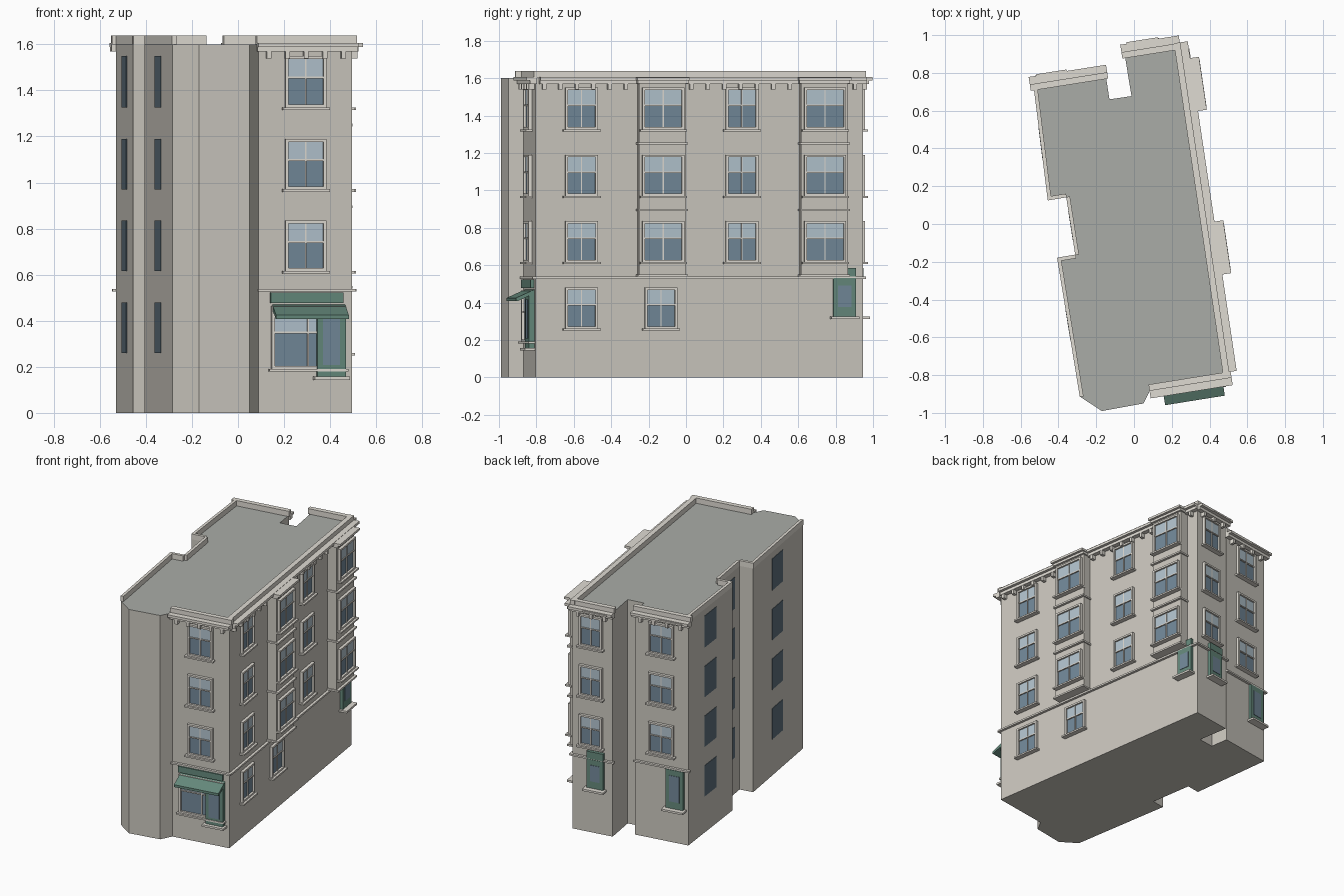
import bpy, bmesh
from mathutils import Vector

if "Cube" in bpy.data.objects:
    bpy.data.objects.remove(bpy.data.objects["Cube"])

COLORS = {
    "wall": (0.60, 0.575, 0.52), "trim": (0.74, 0.71, 0.65), "roof": (0.40, 0.415, 0.39),
    "glass_dark": (0.17, 0.25, 0.32), "glass_light": (0.45, 0.55, 0.62),
    "green": (0.13, 0.25, 0.20), "pane": (0.11, 0.16, 0.20),
}
MATS = {}
for key, c in COLORS.items():
    MATS[key] = bpy.data.materials.new(key)
    MATS[key].diffuse_color = (*c, 1)

# Footprint, counter-clockwise from the front left corner
P = [Vector(p) for p in [
    (-0.285, -0.915), (-0.17, -0.99), (0.05, -0.95), (0.09, -0.87), (0.495, -0.805),
    (0.235, 0.945), (-0.05, 0.90), (-0.013, 0.677), (-0.13, 0.66), (-0.15, 0.79),
    (-0.53, 0.73), (-0.455, 0.127), (-0.357, 0.143), (-0.309, -0.164), (-0.405, -0.18)]]
ROOF, TOP = 1.60, 1.638
parts = {}


def part(name, mat):
    if name not in parts:
        parts[name] = (bmesh.new(), mat)
    return parts[name][0]


class Wall:
    """Local frame on a wall: s along it, d outward, z up."""

    def __init__(self, i):
        a, b = P[i], P[(i + 1) % len(P)]
        self.o, self.len = a, (b - a).length
        self.t = (b - a).normalized()
        self.n = Vector((self.t.y, -self.t.x))

    def at(self, s, d, z):
        p = self.o + self.t * s + self.n * d
        return (p.x, p.y, z)

    def prism(self, name, mat, s0, s1, profile):
        bm = part(name, mat)
        r = [[bm.verts.new(self.at(s, d, z)) for d, z in profile] for s in (s0, s1)]
        n = len(profile)
        bm.faces.new(r[0])
        bm.faces.new(r[1][::-1])
        for i in range(n):
            j = (i + 1) % n
            bm.faces.new((r[0][i], r[1][i], r[1][j], r[0][j]))

    def box(self, name, mat, s0, s1, z0, z1, d0, d1):
        self.prism(name, mat, s0, s1, [(d0, z0), (d1, z0), (d1, z1), (d0, z1)])


def window(w, c, width, z0, z1, d=0.0):
    """Sash window: frame, two panes, bars and sill."""
    a, b, f = c - width / 2, c + width / 2, 0.013
    mid = z0 + (z1 - z0) * 0.58
    for s0, s1 in ((a, a + f), (b - f, b)):
        w.box("window_frames", "trim", s0, s1, z0, z1, d - 0.01, d + 0.02)
    for q0, q1 in ((z0, z0 + f), (z1 - f, z1)):
        w.box("window_frames", "trim", a + f, b - f, q0, q1, d - 0.01, d + 0.02)
    w.box("lower_sashes", "glass_dark", a + f, b - f, z0 + f, mid, d - 0.01, d + 0.005)
    w.box("upper_sashes", "glass_light", a + f, b - f, mid, z1 - f, d - 0.01, d + 0.008)
    w.box("window_bars", "trim", a + f, b - f, mid - 0.004, mid + 0.004, d, d + 0.014)
    w.box("window_bars", "trim", c - 0.003, c + 0.003, z0 + f, z1 - f, d, d + 0.012)
    w.box("window_sills", "trim", a - 0.013, b + 0.013, z0 - 0.01, z0 + 0.001, d - 0.01, d + 0.035)


def door(w, s0, s1, z0, z1, d=0.02):
    """Green door with a glazed panel and a stone step."""
    w.box("doors", "green", s0, s1, z0, z1, -0.01, d)
    w.box("door_glass", "glass_dark", s0 + 0.025, s1 - 0.025, z0 + 0.05, z1 - 0.04, 0, d + 0.003)
    w.box("door_steps", "trim", s0 - 0.015, s1 + 0.015, z0 - 0.014, z0, -0.01, 0.055)


def cornice(w, s0, s1, gaps=()):
    """Two-step cornice with a parapet and small brackets below."""
    w.box("cornice", "trim", s0, s1, 1.588, 1.606, -0.005, 0.052)
    w.box("cornice", "trim", s0, s1, 1.568, 1.588, -0.005, 0.032)
    w.box("parapet", "trim", s0, s1, ROOF, TOP, -0.022, 0.012)
    n = round(w.len / 0.09)
    for i in range(n):
        s = (i + 0.5) * w.len / n
        if not any(g0 < s < g1 for g0, g1 in gaps):
            w.box("cornice_brackets", "trim", s - 0.01, s + 0.01, 1.538, 1.568, -0.005, 0.03)


# Main block with a grey roof face
bm = bmesh.new()
f = bm.faces.new([bm.verts.new((p.x, p.y, 0)) for p in P])
up = bmesh.ops.extrude_face_region(bm, geom=[f])["geom"]
bmesh.ops.translate(bm, vec=(0, 0, ROOF), verts=[v for v in up if isinstance(v, bmesh.types.BMVert)])
bmesh.ops.recalc_face_normals(bm, faces=bm.faces)
bm.normal_update()
for f in bm.faces:
    f.material_index = 1 if f.normal.z > 0.9 else 0
me = bpy.data.meshes.new("main_block")
bm.to_mesh(me)
bm.free()
me.materials.append(MATS["wall"])
me.materials.append(MATS["roof"])
bpy.context.collection.objects.link(bpy.data.objects.new("main_block", me))

front, side, back_r, back_l = Wall(3), Wall(4), Wall(5), Wall(9)
GROUND = (0.26, 0.48)
FLOORS = [(0.615, 0.835), (0.97, 1.19), (1.325, 1.55)]
BAYS = [(0.551, 0.804), (1.426, 1.679)]
BAY_D = 0.065

# Street, side and back walls: cornice and belt course
cornice(front, -0.01, front.len + 0.02)
cornice(side, 0.02, side.len + 0.015, BAYS)
cornice(back_r, -0.01, back_r.len + 0.015)
cornice(back_l, -0.01, back_l.len + 0.02)
back_r.box("cornice", "trim", 0.1, back_r.len - 0.02, 1.588, 1.60, 0.04, 0.06)
back_l.box("cornice", "trim", 0.2, back_l.len - 0.02, 1.588, 1.60, 0.04, 0.06)
for w in (front, side, back_r, back_l):
    w.box("belt_course", "trim", -0.005, w.len + 0.015, 0.526, 0.538, -0.005, 0.018)

# Regular windows
for z0, z1 in FLOORS:
    window(front, front.len / 2, 0.18, z0, z1)
    window(back_r, 0.135, 0.165, z0, z1)
    window(back_l, back_l.len / 2, 0.18, z0, z1)
for z0, z1 in [GROUND] + FLOORS:
    window(side, 0.248, 0.175, z0, z1)
window(side, 0.677, 0.175, *GROUND)
for z0, z1 in FLOORS:
    window(side, 1.114, 0.175, z0, z1)

# Projecting bays on the side wall
for s0, s1 in BAYS:
    side.box("bays", "wall", s0, s1, 0.54, 1.598, -0.01, BAY_D)
    for z in (0.545, 0.895, 1.25):
        side.box("bay_belts", "trim", s0 - 0.008, s1 + 0.008, z - 0.006, z + 0.006, -0.005, BAY_D + 0.018)
    side.box("bay_cornice", "trim", s0 - 0.01, s1 + 0.01, 1.572, 1.588, -0.005, BAY_D + 0.016)
    side.box("bay_cornice", "trim", s0 - 0.015, s1 + 0.015, 1.588, 1.604, -0.005, BAY_D + 0.034)
    for z0, z1 in FLOORS:
        window(side, (s0 + s1) / 2 + 0.002, 0.225, z0, z1, BAY_D)

# Doors at the back corner
door(side, 1.608, 1.729, 0.325, 0.53)
side.box("door_headers", "green", 1.685, 1.729, 0.538, 0.585, -0.01, 0.02)
door(back_r, 0.11, 0.23, 0.325, 0.53)
back_r.box("door_headers", "green", 0.11, 0.23, 0.535, 0.585, -0.01, 0.022)
door(back_l, 0.23, 0.355, 0.25, 0.525)

# Shopfront: window, door, fascia and awning
window(front, 0.215, 0.32, 0.19, 0.465)
door(front, 0.253, 0.378, 0.157, 0.455, 0.03)
front.box("shop_fascia", "green", 0.05, 0.37, 0.478, 0.522, -0.005, 0.02)
front.prism("awning", "green", 0.06, 0.38, [(0, 0.47), (0.1, 0.425), (0.1, 0.408), (0.09, 0.408), (0, 0.45)])

# Plain left side: parapets and flush panes
for i in (10, 11, 12, 13, 14):
    w = Wall(i)
    w.box("left_parapet", "trim", 0, w.len, ROOF, TOP, -0.018, 0.002)
for i, s0, s1 in ((10, 0.22, 0.385), (12, 0.075, 0.235), (14, 0.28, 0.44)):
    for z0, z1 in [GROUND] + FLOORS:
        Wall(i).box("left_panes", "pane", s0, s1, z0, z1, -0.01, 0.003)

# Turn the collected parts into objects
for name, (bm, mat) in parts.items():
    bmesh.ops.recalc_face_normals(bm, faces=bm.faces)
    me = bpy.data.meshes.new(name)
    bm.to_mesh(me)
    bm.free()
    me.materials.append(MATS[mat])
    bpy.context.collection.objects.link(bpy.data.objects.new(name, me))

for m in bpy.data.materials:
    if m.users and not m.is_grease_pencil:
        m.use_nodes = True
        m.node_tree.nodes["Principled BSDF"].inputs["Base Color"].default_value = m.diffuse_color
